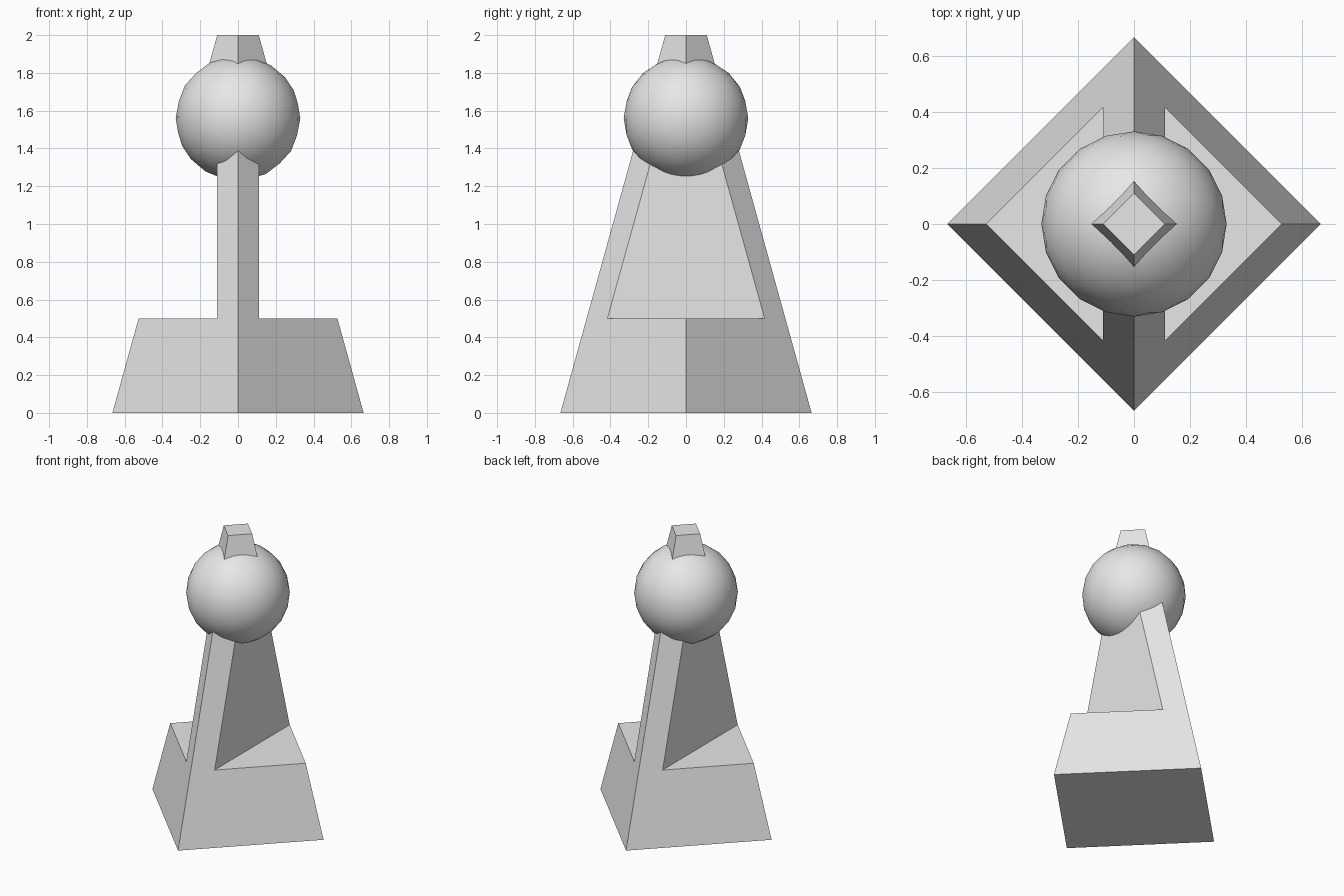
import bpy

cube = bpy.data.objects.get("Cube")
if cube:
    bpy.data.objects.remove(cube, do_unlink=True)

# Single plain grey
grey = bpy.data.materials.new("light_grey")
grey.use_nodes = True
colour = (0.8, 0.8, 0.8, 1)
grey.diffuse_color = colour
grey.node_tree.nodes["Principled BSDF"].inputs["Base Color"].default_value = colour

HEIGHT = 2.0
BASE_R, TOP_R = 0.665, 0.11      # corner radius at the floor and at the tip
SPINE = 0.11                     # half thickness of the upright web
LEDGE_Z, BALL_Z, BALL_R = 0.5, 1.56, 0.33

# Four-sided tapering pillar, corners on the axes
bpy.ops.mesh.primitive_cone_add(vertices=4, radius1=BASE_R, radius2=TOP_R,
                                depth=HEIGHT, location=(0, 0, HEIGHT / 2))
pillar = bpy.context.object
pillar.name = "pillar"
pillar.data.materials.append(grey)

# Notches on the left and right that leave a thin web above the base
for side in (-1, 1):
    bpy.ops.mesh.primitive_cube_add(
        size=1, location=(side * (SPINE + 0.5), 0, (LEDGE_Z + BALL_Z) / 2))
    cutter = bpy.context.object
    cutter.name = "notch_cutter"
    cutter.scale = (1, 2, BALL_Z - LEDGE_Z)
    cutter.hide_render = True
    bpy.context.view_layer.update()

    cut = pillar.modifiers.new("notch", "BOOLEAN")
    cut.operation = "DIFFERENCE"
    cut.solver = "EXACT"
    cut.object = cutter
    bpy.context.view_layer.objects.active = pillar
    bpy.ops.object.modifier_apply(modifier=cut.name)
    bpy.data.objects.remove(cutter, do_unlink=True)

# Smooth ball threaded on the pillar
bpy.ops.mesh.primitive_ico_sphere_add(subdivisions=3, radius=BALL_R,
                                      location=(0, 0, BALL_Z))
ball = bpy.context.object
ball.name = "ball"
ball.data.materials.append(grey)
bpy.ops.object.shade_smooth()
